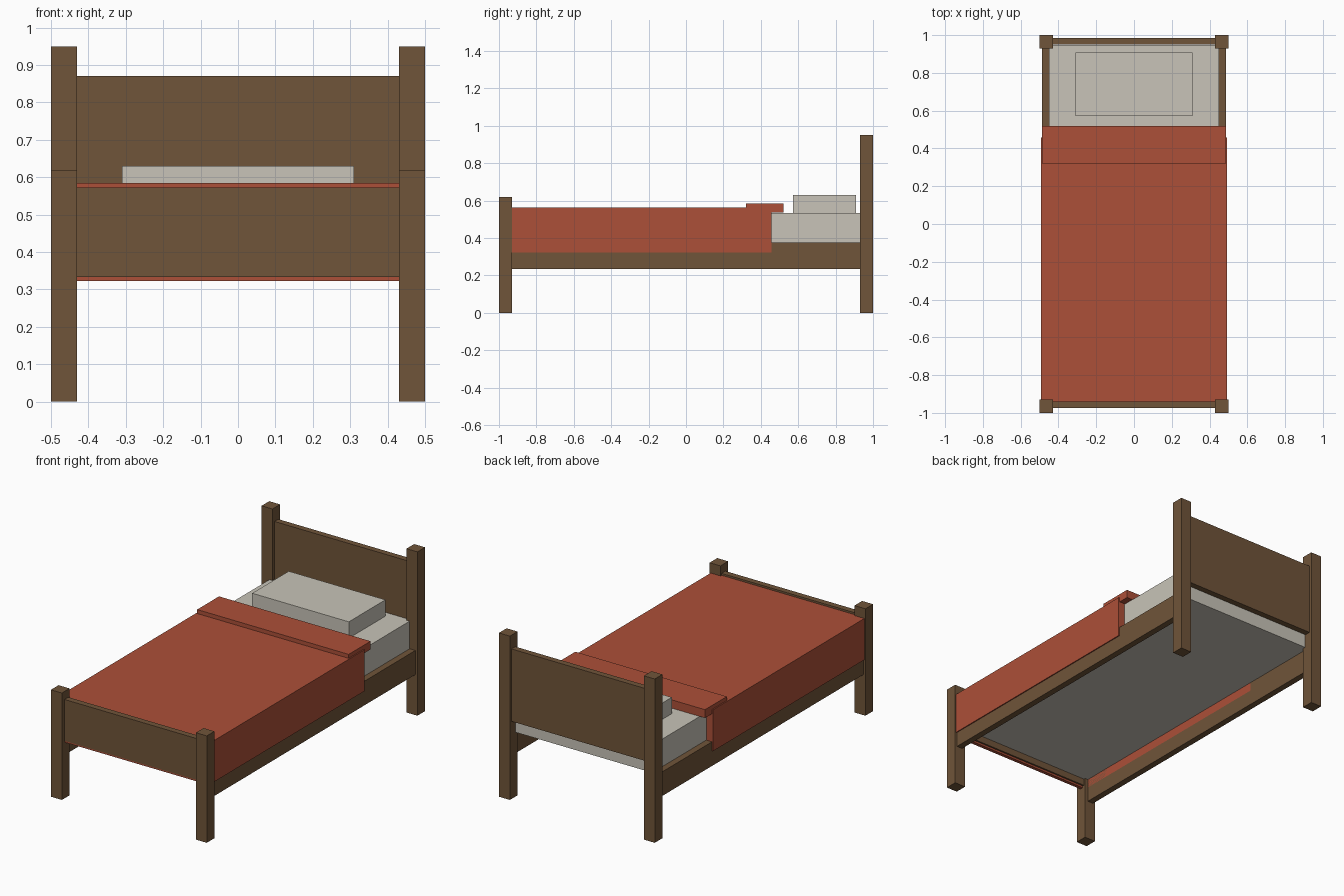
import bpy
import bmesh

cube = bpy.data.objects.get("Cube")
if cube:
    bpy.data.objects.remove(cube, do_unlink=True)


def material(name, rgb):
    mat = bpy.data.materials.new(name)
    mat.use_nodes = True
    colour = (*rgb, 1.0)
    mat.diffuse_color = colour
    mat.node_tree.nodes["Principled BSDF"].inputs["Base Color"].default_value = colour
    return mat


wood = material("brown wood", (0.162, 0.089, 0.041))
red = material("red blanket", (0.413, 0.080, 0.040))
linen = material("pale linen", (0.578, 0.552, 0.479))


def finish(name, bm, mat):
    bmesh.ops.recalc_face_normals(bm, faces=bm.faces)
    mesh = bpy.data.meshes.new(name)
    bm.to_mesh(mesh)
    bm.free()
    mesh.materials.append(mat)
    obj = bpy.data.objects.new(name, mesh)
    bpy.context.collection.objects.link(obj)
    return obj


def box(name, mat, x, y, z):
    """Box from (low, high) pairs on each axis."""
    bm = bmesh.new()
    bmesh.ops.create_cube(bm, size=1)
    for v in bm.verts:
        v.co = [r[0] if c < 0 else r[1] for c, r in zip(v.co, (x, y, z))]
    return finish(name, bm, mat)


def extrude_y(name, mat, profile, y0, y1):
    """Closed x-z profile swept along y."""
    bm = bmesh.new()
    face = bm.faces.new([bm.verts.new((x, y0, z)) for x, z in profile])
    new = bmesh.ops.extrude_face_region(bm, geom=[face])["geom"]
    moved = [v for v in new if isinstance(v, bmesh.types.BMVert)]
    bmesh.ops.translate(bm, verts=moved, vec=(0, y1 - y0, 0))
    return finish(name, bm, mat)


# Posts and side rails
for side, s in (("left", 1), ("right", -1)):
    post_x = sorted((s * 0.43, s * 0.5))
    box(f"{side}_head_post", wood, post_x, (0.93, 1), (0, 0.95))
    box(f"{side}_foot_post", wood, post_x, (-1, -0.93), (0, 0.62))
    box(f"{side}_rail", wood, sorted((s * 0.45, s * 0.487)), (-0.94, 0.94), (0.235, 0.375))

# End boards
box("headboard", wood, (-0.44, 0.44), (0.95, 0.985), (0.45, 0.87))
box("footboard", wood, (-0.44, 0.44), (-0.975, -0.94), (0.333, 0.573))

# Bedding
box("mattress", linen, (-0.45, 0.45), (-0.942, 0.947), (0.372, 0.535))
box("pillow", linen, (-0.31, 0.31), (0.573, 0.908), (0.535, 0.63))

# Blanket draped over the mattress, with hanging sides
half = [(0.493, 0.562), (0.493, 0.322), (0.45, 0.322), (0.45, 0.535)]
drape = half + [(-x, z) for x, z in reversed(half)]
extrude_y("blanket", red, drape, -0.945, 0.457)
box("blanket_foot_drop", red, (-0.45, 0.45), (-0.97, -0.95), (0.322, 0.56))
box("blanket_fold", red, (-0.486, 0.486), (0.32, 0.52), (0.537, 0.585))
